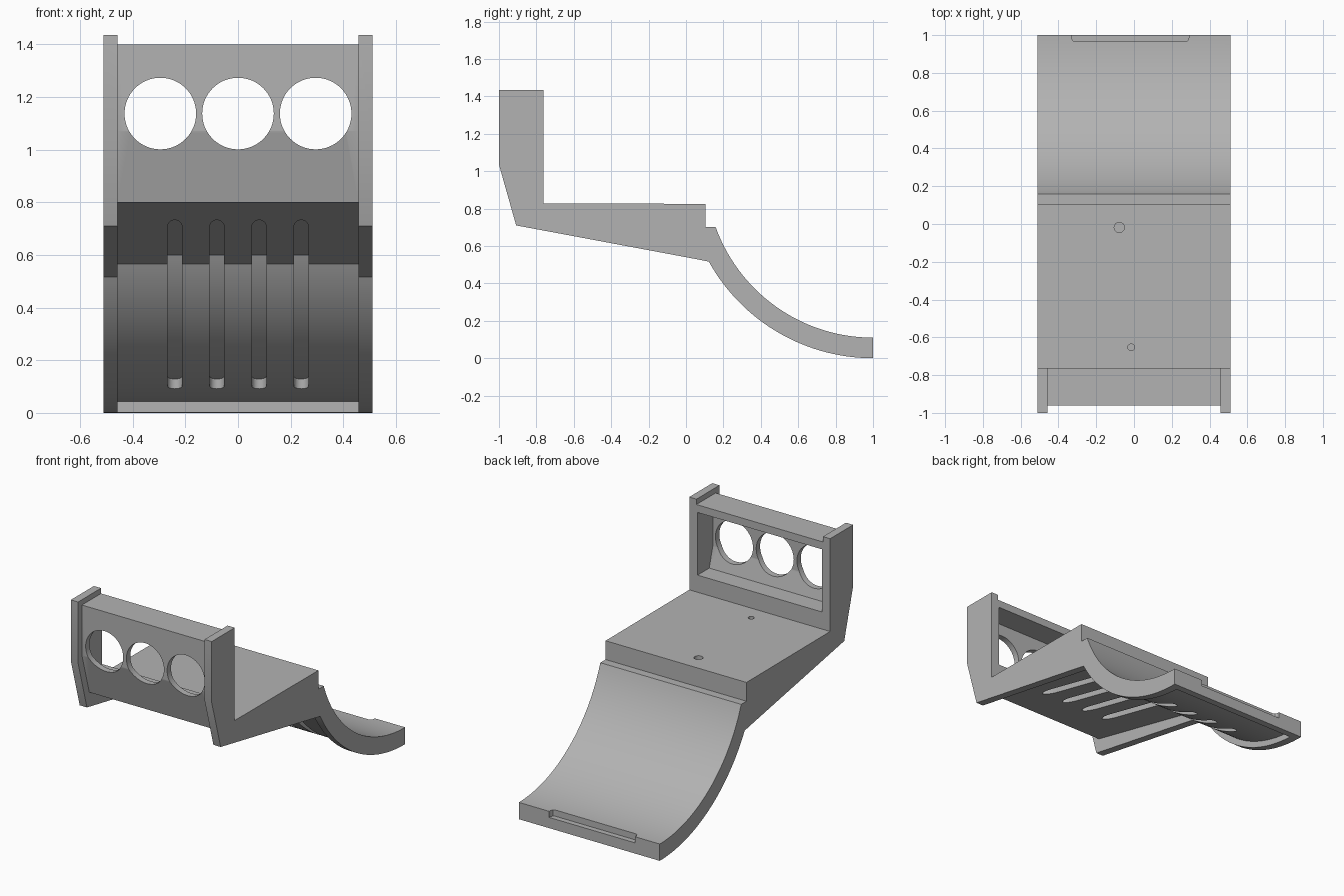
import bpy, bmesh, math

if "Cube" in bpy.data.objects:
    bpy.data.objects.remove(bpy.data.objects["Cube"])

grey = bpy.data.materials.new("plain grey")
grey.diffuse_color = (0.45, 0.45, 0.45, 1)
grey.use_nodes = True
grey.node_tree.nodes["Principled BSDF"].inputs["Base Color"].default_value = grey.diffuse_color


def prism(name, outline, place, a, b):
    """Extrude a 2D outline between a and b; place(u, v, w) gives x, y, z."""
    bm = bmesh.new()
    rings = [[bm.verts.new(place(u, v, w)) for u, v in outline] for w in (a, b)]
    bm.faces.new(rings[0])
    bm.faces.new(rings[1])
    n = len(outline)
    for i in range(n):
        j = (i + 1) % n
        bm.faces.new((rings[0][i], rings[0][j], rings[1][j], rings[1][i]))
    bmesh.ops.recalc_face_normals(bm, faces=bm.faces[:])
    mesh = bpy.data.meshes.new(name)
    bm.to_mesh(mesh)
    bm.free()
    ob = bpy.data.objects.new(name, mesh)
    mesh.materials.append(grey)
    bpy.context.collection.objects.link(ob)
    return ob


def across(u, v, w): return (w, u, v)      # side profile extruded along x
def through(u, v, w): return (u, w, v)     # front outline extruded along y
def upward(u, v, w): return (u, v, w)      # plan outline extruded along z


def boolean(target, tool, operation='DIFFERENCE'):
    bpy.context.view_layer.objects.active = target
    mod = target.modifiers.new("cut", 'BOOLEAN')
    mod.operation, mod.object, mod.solver = operation, tool, 'EXACT'
    bpy.ops.object.modifier_apply(modifier=mod.name)
    bpy.data.objects.remove(tool)


def circle(cx, cz, r, n=48):
    return [(cx + r * math.cos(2 * math.pi * i / n),
             cz + r * math.sin(2 * math.pi * i / n)) for i in range(n)]


CZ = 1.0046  # centre height of the curved tail, at y = 1


def arc(r, y0, y1, n=40):
    a0, a1 = math.asin((1 - y0) / r), math.asin((1 - y1) / r)
    angles = [a0 + (a1 - a0) * i / n for i in range(n + 1)]
    return [(1 - r * math.sin(a), CZ - r * math.cos(a)) for a in angles]


# Full-width body with tower, deck and curved tail
profile = [(-1, 1.435), (-0.762, 1.435), (-0.762, 0.828), (0.103, 0.825), (0.103, 0.702)]
profile += arc(0.8946, 0.158, 1) + arc(1.0046, 1, 0.122)
profile += [(0.07, 0.527), (-0.908, 0.71), (-1, 1.035)]
body = prism("stand_body", profile, across, -0.51, 0.51)

# Recess between the side flanges, front and underside
recess = [(-1.1, 1.5), (-0.96, 1.5), (-0.96, 1.07), (-0.884, 0.8)]
recess += arc(0.965, 0.141, 0.955) + [(0.955, -0.1), (-1.1, -0.1)]
boolean(body, prism("recess", recess, across, -0.458, 0.458))

# Lowered tower top
top = [(-1.1, 1.4), (-0.7, 1.4), (-0.7, 1.5), (-1.1, 1.5)]
boolean(body, prism("top_cut", top, across, -0.458, 0.458))

# Hollow tower, open at the back
hollow = [(-0.92, 1.35), (-0.92, 1.07), (-0.883, 0.94), (-0.7, 0.94), (-0.7, 1.35)]
boolean(body, prism("hollow", hollow, across, -0.45, 0.45))

# Three round openings in the front panel
for x in (-0.295, 0, 0.295):
    boolean(body, prism("round_opening", circle(x, 1.137, 0.136, 64), through, -1.1, -0.8))

# Four long grooves under the deck and tail
band = [(-0.7, 0.793)] + arc(0.93, 0.163, 0.8) + [(0.8, -0.1), (-0.7, -0.1)]
for x in (-0.24, -0.08, 0.08, 0.24):
    plan = []
    for i in range(17):
        a = math.pi * i / 16
        plan.append((x + 0.0275 * math.cos(a), 0.66 + 0.0275 * math.sin(a)))
    for i in range(17):
        a = math.pi * (1 + i / 16)
        plan.append((x + 0.0275 * math.cos(a), -0.475 + 0.115 * math.sin(a)))
    groove = prism("groove", plan, upward, -0.2, 1)
    boolean(groove, prism("band", band, across, x - 0.1, x + 0.1), 'INTERSECT')
    boolean(body, groove)

# Shallow notch in the tail end
notch = [(-0.33, 1.1), (-0.33, 0.985), (-0.324, 0.971), (-0.31, 0.965),
         (0.27, 0.965), (0.284, 0.971), (0.29, 0.985), (0.29, 1.1)]
boolean(body, prism("notch", notch, upward, 0.07, 0.3))

# Two small holes in the deck
for x, y, r in ((-0.078, -0.018, 0.027), (-0.015, -0.653, 0.018)):
    boolean(body, prism("deck_hole", circle(x, y, r, 24), upward, 0.785, 0.9))

bpy.ops.object.select_all(action='DESELECT')
body.select_set(True)
bpy.context.view_layer.objects.active = body
bpy.ops.object.shade_smooth_by_angle(angle=math.radians(20))
